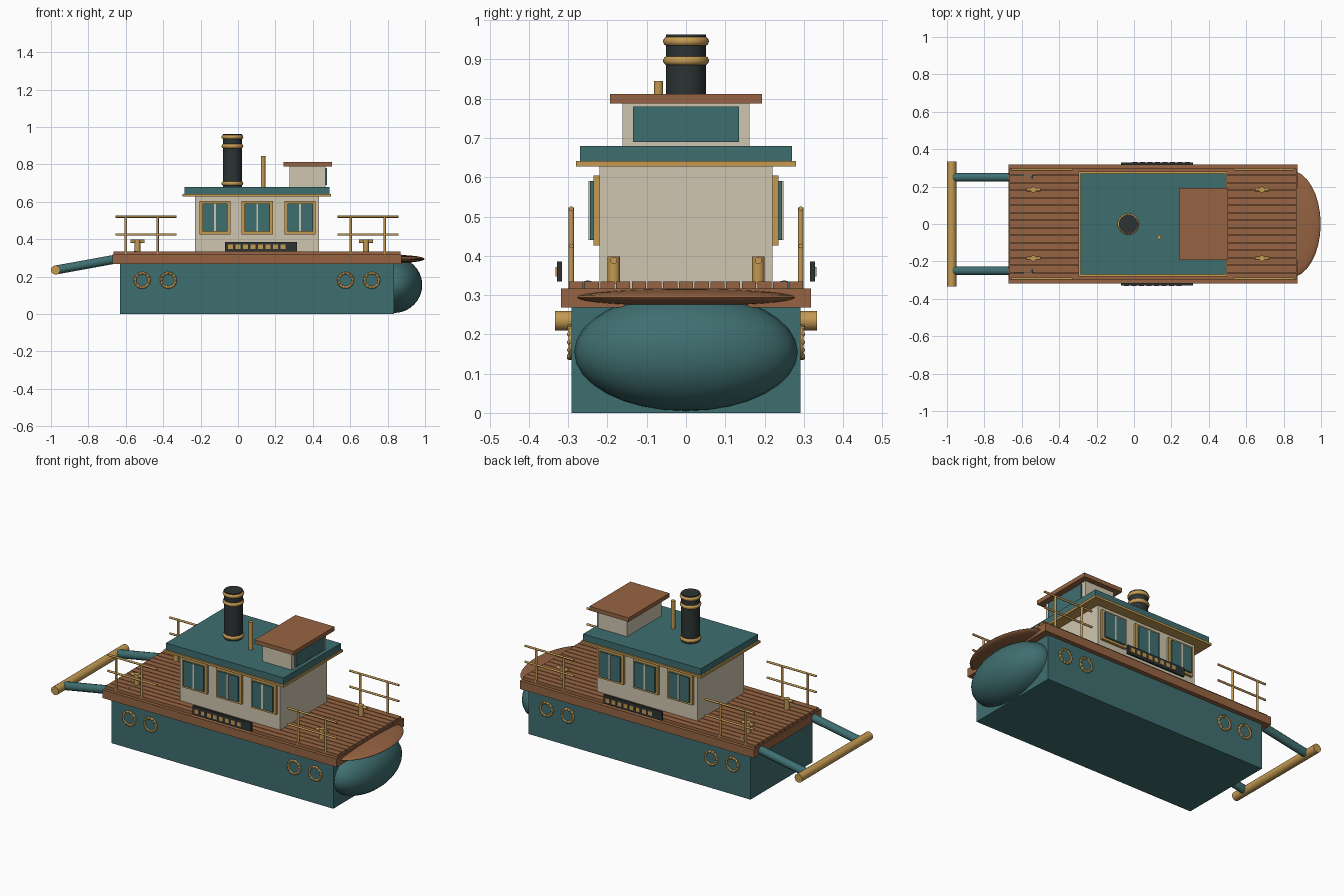
import bpy, math
from mathutils import Vector

if "Cube" in bpy.data.objects:
    bpy.data.objects.remove(bpy.data.objects["Cube"])


def material(name, hexa):
    m = bpy.data.materials.new(name)
    srgb = [int(hexa[i:i + 2], 16) / 255 for i in (0, 2, 4)]
    m.diffuse_color = [((c + 0.055) / 1.055) ** 2.4 for c in srgb] + [1]
    m.use_nodes = True
    m.node_tree.nodes["Principled BSDF"].inputs["Base Color"].default_value = m.diffuse_color
    return m


TEAL = material("teal paint", "3f6e70")
WOOD = material("brown wood", "966442")
CREAM = material("cream paint", "d0c6b0")
GOLD = material("brass", "c49a52")
BLACK = material("black iron", "2c3334")


def finish(name, mat, smooth=False):
    o = bpy.context.object
    o.name = name
    o.data.materials.append(mat)
    if smooth:
        bpy.ops.object.shade_smooth_by_angle(angle=math.radians(40))
    return o


def box(name, mat, x0, x1, y0, y1, z0, z1):
    bpy.ops.mesh.primitive_cube_add(size=1, location=((x0 + x1) / 2, (y0 + y1) / 2, (z0 + z1) / 2))
    bpy.context.object.scale = (x1 - x0, y1 - y0, z1 - z0)
    bpy.ops.object.transform_apply(location=False, rotation=False, scale=True)
    return finish(name, mat)


def rod(name, mat, a, b, r, sides=16):
    a, b = Vector(a), Vector(b)
    bpy.ops.mesh.primitive_cylinder_add(vertices=sides, radius=r, depth=(b - a).length, location=(a + b) / 2)
    bpy.context.object.rotation_euler = (b - a).to_track_quat('Z', 'Y').to_euler()
    return finish(name, mat, True)


def ellipsoid(name, mat, loc, radii, seg=32, rings=16):
    bpy.ops.mesh.primitive_uv_sphere_add(segments=seg, ring_count=rings, radius=1, location=loc)
    bpy.context.object.scale = radii
    bpy.ops.object.transform_apply(location=False, rotation=False, scale=True)
    return finish(name, mat, True)


def ring(name, mat, loc, major, minor, rot=(0, 0, 0), seg=32):
    bpy.ops.mesh.primitive_torus_add(location=loc, rotation=rot, major_radius=major, minor_radius=minor,
                                     major_segments=seg, minor_segments=10)
    return finish(name, mat, True)


# Hull, rounded bow and deck
box("hull", TEAL, -0.63, 0.833, -0.292, 0.292, 0, 0.268)
ellipsoid("bow", TEAL, (0.833, 0, 0.155), (0.152, 0.284, 0.15))
box("deck", WOOD, -0.67, 0.873, -0.318, 0.318, 0.268, 0.317)
ellipsoid("bow_deck", WOOD, (0.833, 0, 0.294), (0.165, 0.287, 0.022))
for i in range(15):
    y = (i - 7) * 0.04
    box("deck_plank", WOOD, -0.665, 0.868, y - 0.018, y + 0.018, 0.315, 0.335)

# Cabin with trimmed roof
box("cabin", CREAM, -0.23, 0.432, -0.22, 0.22, 0.317, 0.63)
box("roof_trim", GOLD, -0.296, 0.497, -0.28, 0.28, 0.628, 0.641)
box("cabin_roof", TEAL, -0.287, 0.49, -0.27, 0.27, 0.641, 0.68)

# Wheelhouse
box("wheelhouse", CREAM, 0.275, 0.468, -0.162, 0.162, 0.68, 0.79)
box("wheelhouse_window", TEAL, 0.465, 0.476, -0.135, 0.135, 0.69, 0.78)
box("wheelhouse_roof", WOOD, 0.244, 0.502, -0.193, 0.193, 0.788, 0.812)

# Funnel and whistle
rod("funnel", BLACK, (-0.03, 0, 0.68), (-0.03, 0, 0.963), 0.051, 32)
for z in (0.698, 0.897, 0.946):
    band = ring("funnel_band", GOLD, (-0.03, 0, z), 0.046, 0.0125)
rod("whistle", GOLD, (0.134, -0.07, 0.68), (0.134, -0.07, 0.845), 0.012)

# Stern roller
rod("stern_roller", GOLD, (-0.975, -0.333, 0.235), (-0.975, 0.333, 0.235), 0.025, 24)

for s in (-1, 1):
    def side_box(name, mat, x0, x1, a, b, z0, z1):
        box(name, mat, x0, x1, min(s * a, s * b), max(s * a, s * b), z0, z1)

    # Roller arm
    rod("roller_arm", TEAL, (-0.975, s * 0.25, 0.235), (-0.54, s * 0.25, 0.314), 0.024, 12)

    # Cabin windows
    for x in (-0.123, 0.103, 0.332):
        side_box("window_frame", GOLD, x - 0.083, x + 0.083, 0.215, 0.235, 0.426, 0.604)
        side_box("window_glass", TEAL, x - 0.068, x + 0.068, 0.23, 0.245, 0.44, 0.59)
        side_box("window_bar", CREAM, x - 0.005, x + 0.005, 0.235, 0.248, 0.44, 0.59)

    # Side board with brass studs
    side_box("side_board", BLACK, -0.07, 0.316, 0.316, 0.328, 0.334, 0.386)
    for i in range(8):
        x = (-0.04 + 0.04 * i) if s < 0 else (0.286 - 0.04 * i)
        side_box("board_stud", GOLD, x - 0.013, x + 0.013, 0.326, 0.332, 0.347, 0.372)

    # Portholes with rivets
    for x in (-0.512, -0.372, 0.575, 0.715):
        rod("porthole_glass", TEAL, (x, s * 0.28, 0.18), (x, s * 0.296, 0.18), 0.036, 24)
        ring("porthole_ring", GOLD, (x, s * 0.293, 0.18), 0.038, 0.007, (math.pi / 2, 0, 0), 24)
        for k in range(12):
            t = k * math.tau / 12
            ellipsoid("porthole_rivet", GOLD, (x + 0.04 * math.cos(t), s * 0.297, 0.18 + 0.04 * math.sin(t)),
                      (0.006,) * 3, 8, 6)

    # Railings
    for x0, x1, posts in ((-0.655, -0.33, (-0.6, -0.43)), (0.533, 0.858, (0.602, 0.784))):
        for z in (0.425, 0.52):
            rod("rail", GOLD, (x0, s * 0.292, z), (x1, s * 0.292, z), 0.006, 10)
        for x in posts:
            rod("rail_post", GOLD, (x, s * 0.292, 0.317), (x, s * 0.292, 0.523), 0.007, 10)

    # Mooring bollards
    for x in (-0.538, 0.684):
        rod("bollard", GOLD, (x, s * 0.184, 0.33), (x, s * 0.184, 0.398), 0.016)
        rod("bollard_bar", GOLD, (x - 0.037, s * 0.184, 0.388), (x + 0.037, s * 0.184, 0.388), 0.009, 12)
